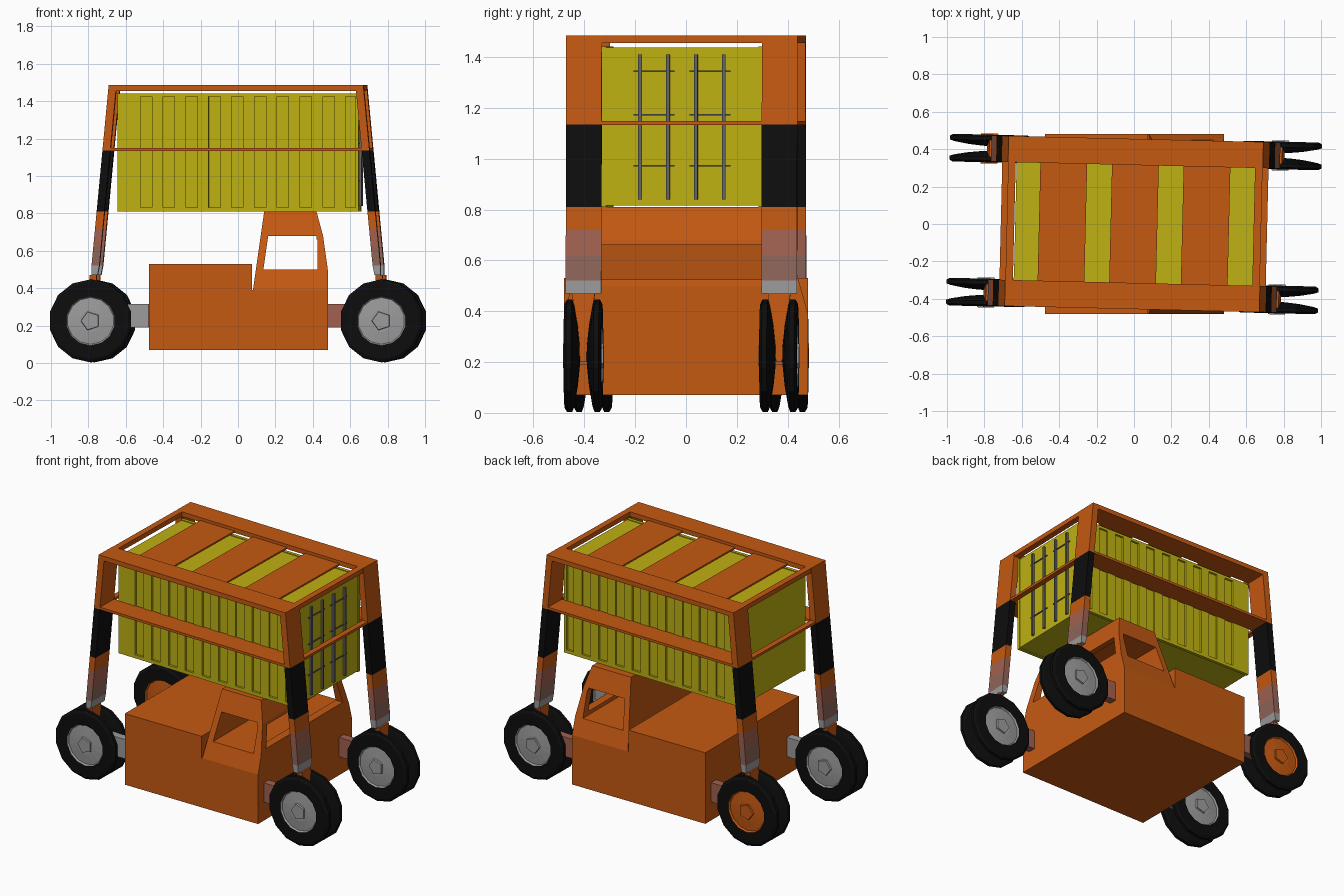
import bpy, bmesh, math

if "Cube" in bpy.data.objects:
    bpy.data.objects.remove(bpy.data.objects["Cube"], do_unlink=True)


def material(name, r, g, b):
    m = bpy.data.materials.new(name)
    m.diffuse_color = (r, g, b, 1)
    m.use_nodes = True
    bsdf = m.node_tree.nodes["Principled BSDF"]
    bsdf.inputs["Base Color"].default_value = (r, g, b, 1)
    bsdf.inputs["Roughness"].default_value = 0.8
    return m


ORANGE = material("orange paint", 0.56, 0.1, 0.006)
YELLOW = material("yellow paint", 0.52, 0.44, 0.006)
BLACK = material("black rubber", 0.004, 0.004, 0.004)
GREY = material("grey metal", 0.33, 0.33, 0.33)
BROWN = material("worn brown", 0.36, 0.12, 0.08)
DUSK = material("worn grey brown", 0.27, 0.13, 0.1)
STEEL = material("dark steel", 0.13, 0.13, 0.13)


def finish(name, bm, mats):
    bmesh.ops.recalc_face_normals(bm, faces=bm.faces[:])
    mesh = bpy.data.meshes.new(name)
    bm.to_mesh(mesh)
    bm.free()
    for m in mats:
        mesh.materials.append(m)
    ob = bpy.data.objects.new(name, mesh)
    bpy.context.collection.objects.link(ob)
    return ob


def stack(name, levels, mats):
    """Stack of rectangles (z, x0, x1, y0, y1); one material per storey."""
    bm = bmesh.new()
    rings = [[bm.verts.new(p) for p in ((a, c, z), (b, c, z), (b, d, z), (a, d, z))]
             for z, a, b, c, d in levels]
    bm.faces.new(rings[0])
    for k in range(len(rings) - 1):
        for i in range(4):
            j = (i + 1) % 4
            f = bm.faces.new((rings[k][i], rings[k][j], rings[k + 1][j], rings[k + 1][i]))
            f.material_index = min(k, len(mats) - 1)
    bm.faces.new(rings[-1]).material_index = len(mats) - 1
    return finish(name, bm, mats)


def box(name, x0, x1, y0, y1, z0, z1, mat):
    return stack(name, [(z0, x0, x1, y0, y1), (z1, x0, x1, y0, y1)], [mat])


def lathe(name, profile, mats, rule, segs, cx, cy, cz, side):
    """Turn (radius, offset) points about an axis along y."""
    bm = bmesh.new()
    rings = []
    for r, off in profile:
        rings.append([bm.verts.new((cx + r * math.cos(t), cy + side * off, cz + r * math.sin(t)))
                      for t in (math.tau * (i + 0.5) / segs for i in range(segs))])
    for k in range(len(rings) - 1):
        for i in range(segs):
            j = (i + 1) % segs
            f = bm.faces.new((rings[k][i], rings[k][j], rings[k + 1][j], rings[k + 1][i]))
            f.material_index = rule(k)
    bm.faces.new(rings[0]).material_index = rule(0)
    bm.faces.new(rings[-1]).material_index = rule(len(rings))
    return finish(name, bm, mats)


# Truck body and rear deck
box("truck_body", -0.475, 0.48, -0.48, 0.48, 0.07, 0.39, ORANGE)
box("rear_deck", -0.475, 0.075, -0.48, 0.48, 0.39, 0.53, ORANGE)


# Cab: tapered lower shell, back wall, windscreen pillars and roof
def half(z):
    return 0.48 - 0.28 * (z - 0.39)


def back(z):
    return 0.08 + 0.143 * (z - 0.39)


def nose(z):
    return 0.48 - 0.14 * max(0, z - 0.5) - 0.13 * max(0, z - 0.68)


def cab_part(name, heights, x0, x1, y0, y1):
    stack(name, [(z, x0(z), x1(z), y0(z), y1(z)) for z in heights], [ORANGE])


def right(z):
    return -half(z)


cab_part("cab_lower", (0.39, 0.5), back, nose, right, half)
cab_part("cab_back_wall", (0.5, 0.68), back, lambda z: back(z) + 0.04, right, half)
cab_part("cab_roof", (0.68, 0.81), back, nose, right, half)
cab_part("cab_dash", (0.5, 0.525), lambda z: 0.425, nose, right, half)
cab_part("cab_screen_header", (0.66, 0.68), lambda z: 0.42, nose, right, half)
for s in (-1, 1):
    cab_part("cab_pillar", (0.525, 0.66), lambda z: 0.425, nose,
             lambda z: s * (half(z) - 0.05), lambda z: s * half(z))

crane = []
LEG_Y, LEG_W = 0.385, 0.07


def leg_x(z):
    return 0.66 + 0.095 * (1.485 - z)


# Legs, forks, wheels and links at the four corners
heights = (0.47, 0.52, 0.62, 0.72, 0.81, 1.135, 1.485)
bands = [GREY, DUSK, BROWN, ORANGE, BLACK, ORANGE]
tyre = [(0.04, 0.014), (0.12, 0.022), (0.2, 0.036), (0.222, 0.044), (0.222, 0.064),
        (0.205, 0.074), (0.132, 0.074), (0.125, 0.064), (0.06, 0.07)]
for sx in (-1, 1):
    for sy in (-1, 1):
        cy = sy * LEG_Y
        levels = []
        for z in heights:
            c, w = sx * leg_x(z), 0.016 if z < 0.5 else 0.021
            levels.append((z, c - w, c + w, cy - LEG_W, cy + LEG_W))
        crane.append(stack("leg", levels, bands))
        c = sx * 0.765
        crane.append(stack("wheel_fork", [(0.2, c - 0.03, c + 0.03, cy - 0.012, cy + 0.012),
                                          (0.3, c - 0.03, c + 0.03, cy - 0.02, cy + 0.02),
                                          (0.47, c - 0.018, c + 0.018, cy - 0.045, cy + 0.045)],
                           [ORANGE]))
        hub = ORANGE if (sx, sy) == (-1, 1) else GREY
        for side in (-1, 1):
            crane.append(lathe("wheel", tyre, [BLACK, hub], lambda k: int(k >= 6), 14,
                               sx * 0.778, cy, 0.225, side))
            crane.append(lathe("hub_nut", [(0.055, 0.06), (0.05, 0.08)], [hub], lambda k: 0, 5,
                               sx * 0.778, cy, 0.225, side))
        # Link from the wheel to the truck
        xs = sorted((sx * 0.47, sx * 0.74))
        link = GREY if sx < 0 and sy < 0 else BROWN
        crane.append(box("wheel_link", *xs, cy - 0.025, cy + 0.025, 0.19, 0.315, link))

# Top frame and middle rails
for z0, z1, deep in ((1.455, 1.485, 0.04), (1.132, 1.148, 0.035)):
    ex = leg_x(z1) + 0.02
    for s in (-1, 1):
        ys = sorted((s * (LEG_Y - LEG_W), s * (LEG_Y + LEG_W)))
        crane.append(box("side_beam", -ex, ex, *ys, z0, z1, ORANGE))
        xs = sorted((s * ex, s * (ex - deep)))
        crane.append(box("end_beam", *xs, -LEG_Y - LEG_W, LEG_Y + LEG_W, z0, z1, ORANGE))

# Roof slats across the top frame
for i in (-1, 0, 1):
    c = i * 0.383
    crane.append(box("roof_slat", c - 0.125, c + 0.125, -0.33, 0.33, 1.455, 1.466, ORANGE))

# Container: core, edge rails, ribs, end walls
crane.append(box("container_core", -0.635, 0.65, -0.307, 0.307, 0.815, 1.437, YELLOW))
for s in (-1, 1):
    ys = sorted((s * 0.3, s * 0.32))
    for z0, z1 in ((0.81, 0.832), (1.425, 1.442)):
        crane.append(box("container_rail", -0.637, 0.652, *ys, z0, z1, YELLOW))
    crane.append(box("container_post", -0.637, -0.515, *ys, 0.83, 1.43, YELLOW))
    for i in range(10):
        x = -0.453 + i * 0.122
        x1 = 0.652 if i == 9 else x + 0.06
        crane.append(box("container_rib", min(x, 0.635), x1, *ys, 0.83, 1.43, YELLOW))

# Door bars and hinges on the container end
for i in range(4):
    y = -0.165 + i * 0.11
    crane.append(box("door_bar", 0.645, 0.664, y - 0.007, y + 0.007, 0.84, 1.41, STEEL))
for y in (-0.11, 0.11):
    for z in (0.97, 1.17, 1.34):
        crane.append(box("door_hinge", 0.648, 0.656, y - 0.08, y + 0.08, z, z + 0.006, STEEL))

# The lifting frame and its load stand slightly askew over the truck
for ob in crane:
    ob.rotation_euler.z = -0.024
